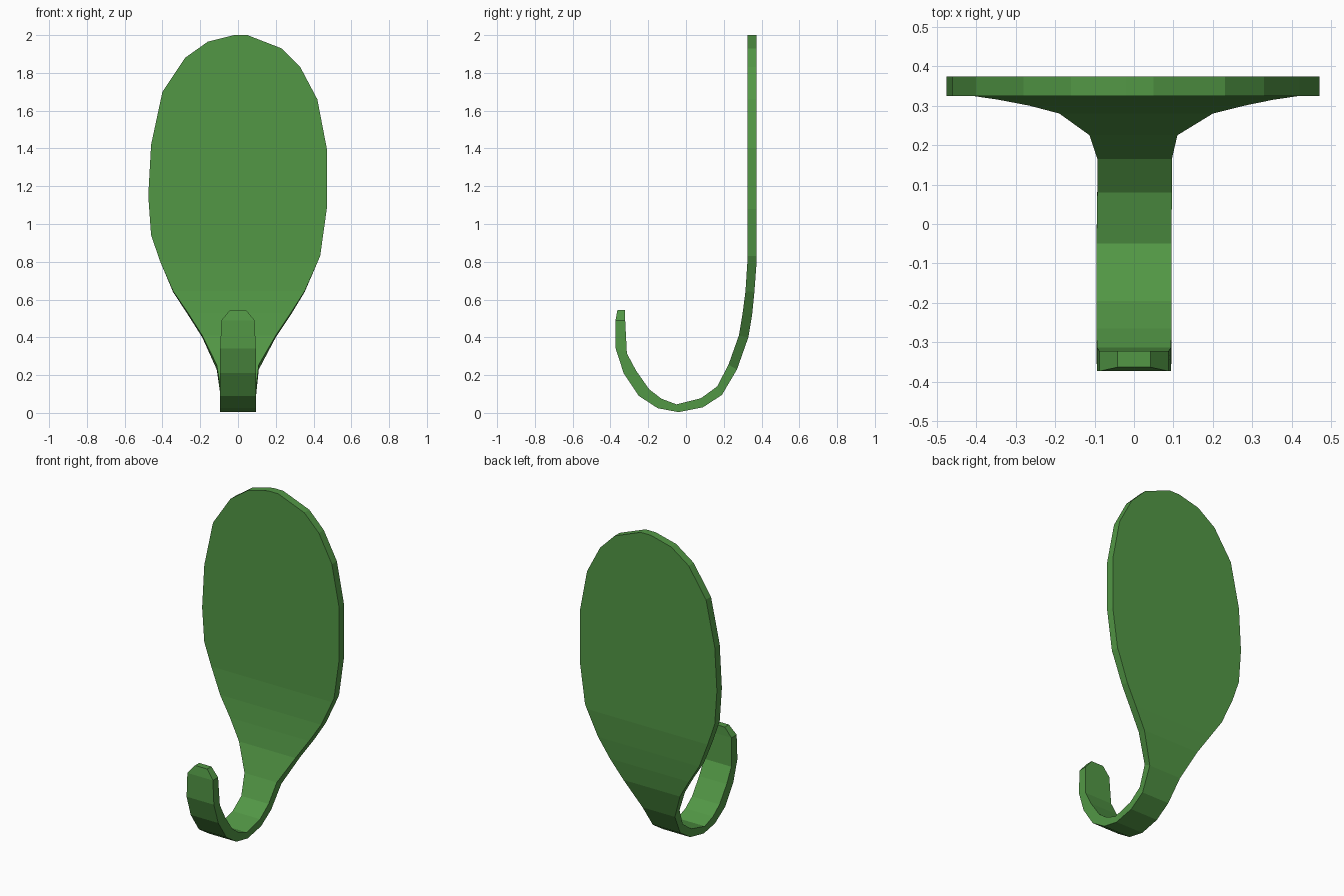
import bpy, bmesh

# Outline of the flat plate and neck: (x, z), each side from top to bottom
LEFT = [(-0.02, 2.0), (-0.16, 1.965), (-0.28, 1.88), (-0.40, 1.70), (-0.46, 1.42), (-0.475, 1.15),
        (-0.46, 0.94), (-0.37, 0.68), (-0.20, 0.42), (-0.12, 0.27), (-0.093, 0.12), (-0.093, 0.0)]
RIGHT = [(0.05, 2.0), (0.23, 1.93), (0.33, 1.83), (0.42, 1.66), (0.47, 1.40), (0.47, 1.08),
         (0.435, 0.83), (0.34, 0.61), (0.16, 0.34), (0.11, 0.23), (0.096, 0.10), (0.096, 0.0)]

# Side profile of the bend: outer (y, z), inner (y, z)
BEND = [((0.374, 0.80), (0.325, 0.80)), ((0.362, 0.64), (0.315, 0.645)),
        ((0.350, 0.52), (0.300, 0.53)), ((0.330, 0.40), (0.280, 0.41)),
        ((0.27, 0.23), (0.225, 0.255)), ((0.19, 0.095), (0.165, 0.14)),
        ((0.09, 0.03), (0.08, 0.078))]
# Side profile and half width of the front hook
HOOK = [((-0.04, 0.004), (-0.05, 0.045), 0.095), ((-0.15, 0.025), (-0.13, 0.075), 0.095),
        ((-0.25, 0.09), (-0.195, 0.125), 0.095), ((-0.33, 0.21), (-0.265, 0.225), 0.095),
        ((-0.372, 0.34), (-0.313, 0.315), 0.094), ((-0.373, 0.49), (-0.322, 0.49), 0.088),
        ((-0.363, 0.545), (-0.322, 0.545), 0.042)]


def width_at(side, z):
    for (x0, z0), (x1, z1) in zip(side, side[1:]):
        if z1 <= z <= z0:
            return x0 + (x1 - x0) * (z0 - z) / (z0 - z1)
    return side[-1][0]


# Cross sections from plate top to hook tip: outer, inner, left x, right x
sections = []
for z in sorted({p[1] for p in LEFT + RIGHT if p[1] > 0.82}, reverse=True):
    sections.append(((0.374, z), (0.325, z), width_at(LEFT, z), width_at(RIGHT, z)))
for outer, inner in BEND:
    z = outer[1]
    sections.append((outer, inner, width_at(LEFT, z), width_at(RIGHT, z)))
sections += [(o, i, -w, w) for o, i, w in HOOK]

# Loft the sections into one bent strip
bm = bmesh.new()
rings = []
for o, i, l, r in sections:
    rings.append([bm.verts.new(c) for c in
                  ((l, *o), (r, *o), (r, *i), (l, *i))])
for a, b in zip(rings, rings[1:]):
    for k in range(4):
        n = (k + 1) % 4
        bm.faces.new((a[k], a[n], b[n], b[k]))
bm.faces.new(rings[0])
bm.faces.new(rings[-1])
bmesh.ops.recalc_face_normals(bm, faces=bm.faces)

mesh = bpy.data.meshes.new("wall_hook")
bm.to_mesh(mesh)
bm.free()
hook = bpy.data.objects.new("wall_hook", mesh)
bpy.context.collection.objects.link(hook)

# Single green material
green = bpy.data.materials.new("leaf_green")
green.diffuse_color = (0.085, 0.31, 0.06, 1)
mesh.materials.append(green)
